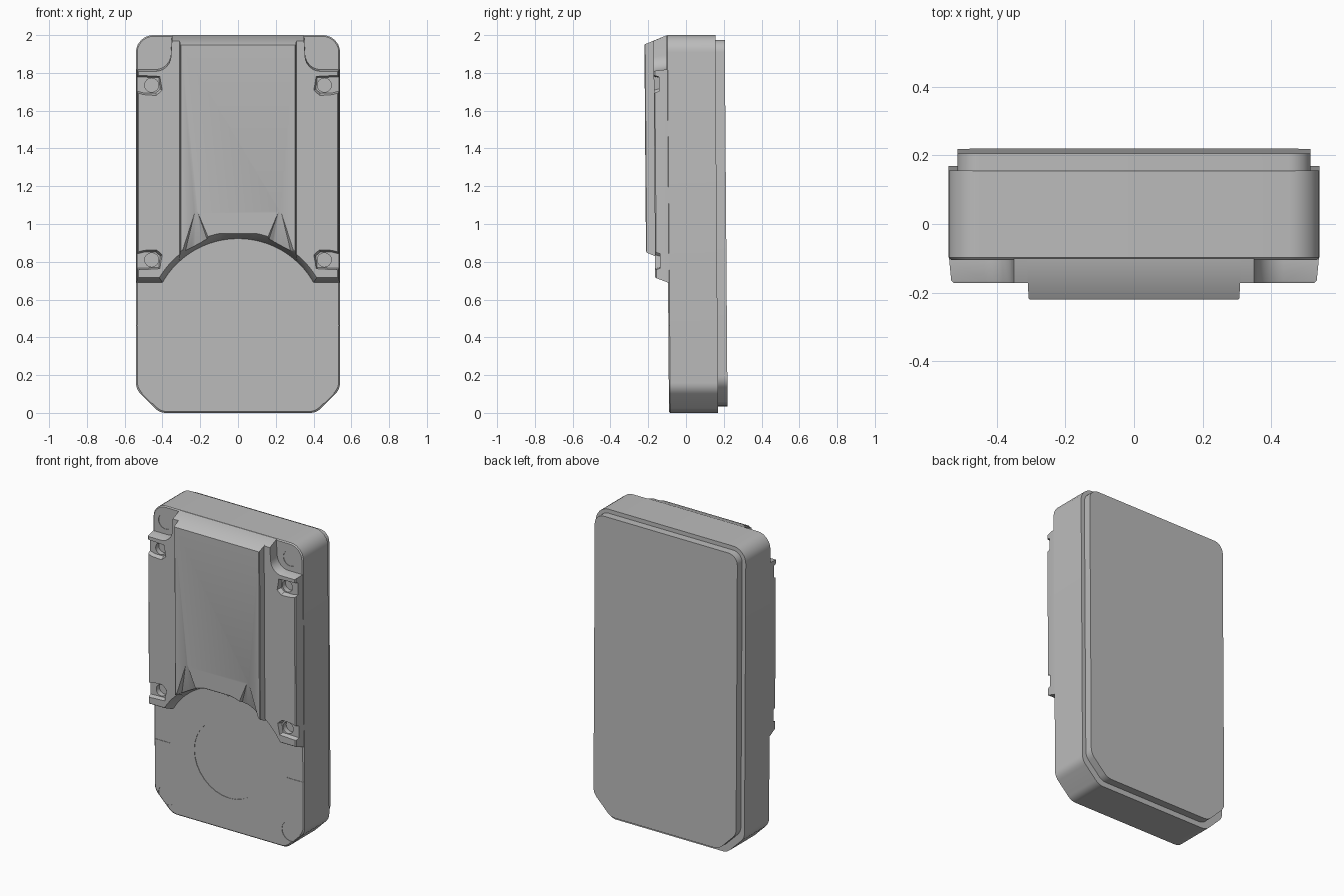
import bpy, bmesh, math
from mathutils import Vector

if "Cube" in bpy.data.objects:
    bpy.data.objects.remove(bpy.data.objects["Cube"])

ARC_Z = 0.4625           # centre height of the big front arc
LEAN = 0.0075            # slight backward lean of the whole case

grey = bpy.data.materials.new("light grey")
grey.diffuse_color = (0.5, 0.5, 0.5, 1)
grey.use_nodes = True
grey.node_tree.nodes["Principled BSDF"].inputs["Base Color"].default_value = grey.diffuse_color


def fillet(corners, steps=6):
    """Round each (x, z, radius) corner of a closed outline."""
    out, n = [], len(corners)
    for i, (x, z, r) in enumerate(corners):
        p = Vector((x, z))
        if r <= 0:
            out.append((x, z))
            continue
        a = (Vector(corners[i - 1][:2]) - p).normalized()
        b = (Vector(corners[(i + 1) % n][:2]) - p).normalized()
        half = a.angle(b) / 2
        c = p + (a + b).normalized() * (r / math.sin(half))
        s, e = p + a * (r / math.tan(half)) - c, p + b * (r / math.tan(half)) - c
        for k in range(steps + 1):
            t = k / steps
            d = (s * (1 - t) + e * t).normalized() * r
            out.append(tuple(c + d))
    return out


def circle(cx, cz, r, n=32):
    return [(cx + r * math.cos(2 * math.pi * k / n),
             cz + r * math.sin(2 * math.pi * k / n)) for k in range(n)]


def loft(name, sections, side=1):
    """Join matching x-z outlines at successive y depths into a solid."""
    bm = bmesh.new()
    rings = [[bm.verts.new((x * side, y + LEAN * (1 - z), z)) for x, z in pts]
             for pts, y in sections]
    for r0, r1 in zip(rings, rings[1:]):
        for i in range(len(r0)):
            j = (i + 1) % len(r0)
            bm.faces.new((r0[i], r0[j], r1[j], r1[i]))
    bm.faces.new(rings[0])
    bm.faces.new(rings[-1])
    bmesh.ops.recalc_face_normals(bm, faces=bm.faces)
    me = bpy.data.meshes.new(name)
    bm.to_mesh(me)
    bm.free()
    ob = bpy.data.objects.new(name, me)
    bpy.context.collection.objects.link(ob)
    me.materials.append(grey)
    return ob


def activate(ob):
    bpy.ops.object.select_all(action='DESELECT')
    ob.select_set(True)
    bpy.context.view_layer.objects.active = ob


def cut(ob, cutter):
    cutter.hide_render = True
    m = ob.modifiers.new("cut", 'BOOLEAN')
    m.operation, m.solver, m.object = 'DIFFERENCE', 'EXACT', cutter
    activate(ob)
    bpy.ops.object.modifier_apply(modifier=m.name)
    bpy.data.objects.remove(cutter, do_unlink=True)


def finish(ob):
    activate(ob)
    bpy.ops.object.shade_smooth_by_angle(angle=math.radians(30))


def case_outline(d, bottom):
    w, t, c = 0.54 - d, 2 - d, 0.125
    return fillet([(w, t, 0.09 - d), (-w, t, 0.09 - d),
                   (-w, bottom + c, 0.08), (-w + c, bottom, 0.08),
                   (w - c, bottom, 0.08), (w, bottom + c, 0.08)])


def arc(r, x0, x1, top=9, n=20):
    xs = [x0 + (x1 - x0) * k / n for k in range(n + 1)]
    return [(x, min(top, ARC_Z + math.sqrt(r * r - x * x))) for x in xs]


# Main case with a fine front edge chamfer
case = loft("case", [(case_outline(0.007, 0.007), -0.0975),
                     (case_outline(0, 0), -0.0905),
                     (case_outline(0, 0), 0.1625)])
# Shallow round recesses and tick grooves on the front face
marks = [(0, ARC_Z, 0.25), (0, 0.895, 0.018)]
for s in (-1, 1):
    marks += [(s * 0.445, 0.115, 0.065), (s * 0.45, 1.9, 0.05)]
for x, z, r in marks:
    cut(case, loft("recess_cutter", [(circle(x, z, r), -0.2), (circle(x, z, r), -0.0945)]))
for s in (-1, 1):
    slot = [(0.42, 0.459), (0.56, 0.459), (0.56, 0.465), (0.42, 0.465)]
    cut(case, loft("tick_cutter", [(slot, -0.2), (slot, -0.0945)], s))
finish(case)

# Back cover plate
finish(loft("back_plate", [(case_outline(0.026, 0.035), 0.15),
                           (case_outline(0.026, 0.035), 0.2125)]))

# Raised centre panel with an arched lower edge and sloped top
base = arc(0.46, -0.312, 0.312) + [(0.312, 1.998), (-0.312, 1.998)]
mid = arc(0.493, -0.307, 0.307, 0.947) + [(0.307, 1.952), (-0.307, 1.952)]
front = arc(0.497, -0.303, 0.303, 0.951) + [(0.303, 1.948), (-0.303, 1.948)]
panel = loft("centre_panel", [(base, -0.08), (base, -0.0975),
                              (mid, -0.209), (front, -0.213)])

# Tapered grooves rising from the arch
for s in (-1, 1):
    bm = bmesh.new()
    n = 10
    ring = [bm.verts.new((s * (0.21 + 0.09 * math.cos(2 * math.pi * k / n)),
                          -0.212 + 0.06 * math.sin(2 * math.pi * k / n), 0.84))
            for k in range(n)]
    tip = bm.verts.new((s * 0.222, -0.219, 1.09))
    for k in range(n):
        bm.faces.new((ring[k], ring[(k + 1) % n], tip))
    bm.faces.new(ring)
    bmesh.ops.recalc_face_normals(bm, faces=bm.faces)
    me = bpy.data.meshes.new("groove_cutter")
    bm.to_mesh(me)
    bm.free()
    groove = bpy.data.objects.new("groove_cutter", me)
    bpy.context.collection.objects.link(groove)
    me.materials.append(grey)
    cut(panel, groove)
finish(panel)


def rail_outline(r, flat, edge, shelf, top):
    """Side rail: arched foot, straight outer edge, notched upper corner."""
    end = math.sqrt(r * r - (flat - ARC_Z) ** 2)
    upper = fillet([(edge, flat, 0), (edge, shelf, 0), (0.36, shelf, 0.08),
                    (0.35, top, 0), (0.28, top, 0)])
    return arc(r, 0.28, end, n=10) + upper


# Side rails with screw pockets
for s, label in ((-1, "left"), (1, "right")):
    base = rail_outline(0.46, 0.69, 0.538, 1.818, 1.998)
    rail = loft(label + "_rail", [
        (base, -0.08), (base, -0.0975),
        (rail_outline(0.485, 0.713, 0.532, 1.811, 1.972), -0.159),
        (rail_outline(0.488, 0.718, 0.526, 1.808, 1.97), -0.165)], s)
    for z, out in ((1.735, 1), (0.81, -1)):
        # sloped pocket opening toward the outer edge, then the screw hole
        wide = [(0.395, z - 0.03 * out), (0.43, z - 0.06 * out),
                (0.50, z - 0.055 * out), (0.60, z - 0.03 * out),
                (0.60, z + 0.06 * out), (0.41, z + 0.05 * out)]
        deep = [(0.412, z - 0.02 * out), (0.435, z - 0.042 * out),
                (0.495, z - 0.042 * out), (0.58, z - 0.02 * out),
                (0.58, z + 0.045 * out), (0.42, z + 0.04 * out)]
        cut(rail, loft("pocket_cutter", [(wide, -0.18), (deep, -0.138)], s))
        hole = circle(0.457, z, 0.037, 16)
        cut(rail, loft("hole_cutter", [(hole, -0.2), (hole, -0.105)], s))
    finish(rail)
